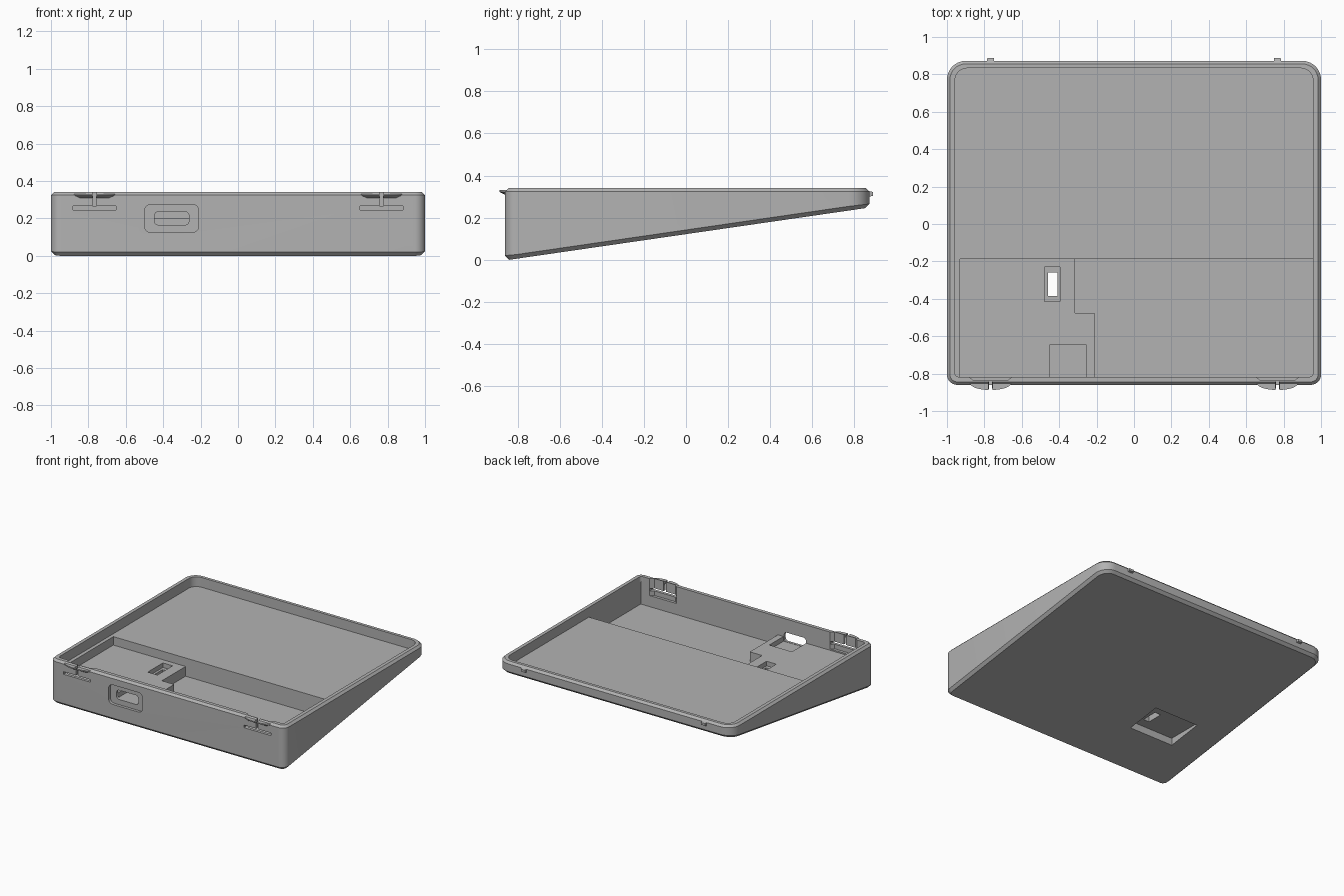
import bpy, bmesh, math

if "Cube" in bpy.data.objects:
    bpy.data.objects.remove(bpy.data.objects["Cube"])

grey = bpy.data.materials.new("plain_grey")
grey.use_nodes = True
COLOUR = (0.45, 0.45, 0.45, 1)
grey.diffuse_color = COLOUR
grey.node_tree.nodes["Principled BSDF"].inputs["Base Color"].default_value = COLOUR

TOP, FLOOR, POCKET, BLOCK = 0.34, 0.265, 0.125, 0.2
X, FRONT, BACK = 1.0, -0.86, 0.872
IN_X, IN_FRONT, IN_BACK, STEP = 0.957, -0.817, 0.833, -0.187


def rounded(x0, x1, y0, y1, r_low, r_high, steps=8):
    """Counter-clockwise rectangle with separate low and high corner radii."""
    pts = []
    corners = [(x1, y0, r_low, 270, -1, 1), (x1, y1, r_high, 0, -1, -1),
               (x0, y1, r_high, 90, 1, -1), (x0, y0, r_low, 180, 1, 1)]
    for cx, cy, r, start, sx, sy in corners:
        for i in range(steps + 1):
            a = math.radians(start + 90 * i / steps)
            pts.append((cx + sx * r + r * math.cos(a), cy + sy * r + r * math.sin(a)))
    return pts


def loft(name, rings):
    """Solid through stacked rings of 3D points."""
    bm = bmesh.new()
    loops = [[bm.verts.new(p) for p in ring] for ring in rings]
    n = len(loops[0])
    for a, b in zip(loops, loops[1:]):
        for i in range(n):
            j = (i + 1) % n
            bm.faces.new((a[i], a[j], b[j], b[i]))
    bm.faces.new(loops[0][::-1])
    bm.faces.new(loops[-1])
    bmesh.ops.recalc_face_normals(bm, faces=bm.faces)
    mesh = bpy.data.meshes.new(name)
    bm.to_mesh(mesh)
    bm.free()
    mesh.materials.append(grey)
    obj = bpy.data.objects.new(name, mesh)
    bpy.context.collection.objects.link(obj)
    return obj


def prism(name, pts, lo, hi, axis="z"):
    place = (lambda p, h: (p[0], p[1], h)) if axis == "z" else (lambda p, h: (p[0], h, p[1]))
    return loft(name, [[place(p, h) for p in pts] for h in (lo, hi)])


def box(name, x0, x1, y0, y1, z0, z1):
    return prism(name, [(x0, y0), (x1, y0), (x1, y1), (x0, y1)], z0, z1)


def cut(target, cutter):
    mod = target.modifiers.new("cut", "BOOLEAN")
    mod.operation, mod.solver, mod.object = "DIFFERENCE", "EXACT", cutter
    bpy.context.view_layer.objects.active = target
    bpy.ops.object.modifier_apply(modifier=mod.name)
    bpy.data.objects.remove(cutter)


# Wedge case with bevelled top rim and sloping underside
def slope(y):
    return 0.145 * (y - FRONT - 0.02)


outer = rounded(-X, X, FRONT, BACK, 0.055, 0.1)
C = 0.02
base = rounded(-X + C, X - C, FRONT + C, BACK - C, 0.035, 0.08)
C = 0.016
rim = rounded(-X + C, X - C, FRONT + C, BACK - C, 0.039, 0.084)
case = loft("case", [
    [(x, y, slope(y)) for x, y in base],
    [(o[0], o[1], slope(b[1]) + 0.02) for o, b in zip(outer, base)],
    [(x, y, TOP - 0.016) for x, y in outer],
    [(x, y, TOP) for x, y in rim]])

# Shallow tray, deep front pocket and the lower shelf that leaves a raised block
cut(case, prism("tray_cut", rounded(-IN_X, IN_X, IN_FRONT, IN_BACK, 0.02, 0.065), FLOOR, 0.5))
cut(case, box("shelf_cut", -0.93, -0.2, IN_FRONT, STEP, BLOCK, 0.3))
cut(case, prism("pocket_cut", [
    (-0.21, IN_FRONT), (IN_X, IN_FRONT), (IN_X, STEP),
    (-0.315, STEP), (-0.315, -0.475), (-0.21, -0.475)], POCKET, 0.3))

# Front port: sunken surround, opening through the wall, trough in the block
cut(case, prism("surround_cut", rounded(-0.5, -0.21, 0.125, 0.275, 0.035, 0.035),
                -0.9, FRONT + 0.022, "y"))
cut(case, prism("port_cut", rounded(-0.447, -0.262, 0.165, 0.236, 0.022, 0.022),
                -0.9, -0.8, "y"))
cut(case, box("trough_cut", -0.45, -0.257, IN_FRONT - 0.002, -0.645, 0.163, 0.3))

# Underside recess with a stepped slot through the block
cut(case, box("recess_cut", -0.73, -0.355, -0.46, STEP, -0.1, 0.11))
cut(case, box("slot_ledge_cut", -0.478, -0.395, -0.415, -0.23, 0.165, 0.3))
cut(case, box("slot_cut", -0.46, -0.41, -0.385, -0.26, 0.05, 0.3))

for side, label in ((-1, "right"), (1, "left")):
    cx = side * 0.767
    # Thinned wall and T-shaped slit behind each split front catch
    cut(case, prism("thin_cut", [(cx - 0.115, -0.8), (cx - 0.115, IN_FRONT), (cx - 0.09, -0.838),
                                 (cx + 0.09, -0.838), (cx + 0.115, IN_FRONT), (cx + 0.115, -0.8)],
                    0.21, 0.5))
    cut(case, box("long_slit_cut", cx - 0.115, cx + 0.115, -0.9, -0.8, 0.245, 0.265))
    cut(case, box("short_slit_cut", cx - 0.01, cx + 0.01, -0.9, -0.8, 0.255, 0.5))
    for half in (-1, 1):
        arc = [(cx + half * 0.01, -0.845)]
        arc += [(cx + half * (0.01 + 0.1 * math.cos(t * math.pi / 16)),
                 -0.85 - 0.037 * math.sin(t * math.pi / 16)) for t in range(9)]
        low = [(cx + (x - cx) * 0.75, max(y, -0.862), 0.31) for x, y in arc]
        mid = [(x, y, 0.322) for x, y in arc]
        high = [(x, y, 0.331) for x, y in arc]
        loft(f"{label}_catch_{'outer' if half == side else 'inner'}", [low, mid, high])
    # Back nub with a tapered tip
    loft(f"{label}_back_nub", [
        [(cx + a * w, y, z0 if b < 0 else z1)
         for a, b in ((-1, -1), (1, -1), (1, 1), (-1, 1))]
        for y, w, z0, z1 in ((0.86, 0.022, 0.298, 0.328), (0.888, 0.017, 0.304, 0.322))])

# Smooth the rounded corners, keep hard edges
for obj in list(bpy.context.collection.objects):
    if obj.type == "MESH" and grey.name in obj.data.materials:
        bpy.ops.object.select_all(action="DESELECT")
        obj.select_set(True)
        bpy.context.view_layer.objects.active = obj
        bpy.ops.object.shade_smooth_by_angle(angle=math.radians(25))
